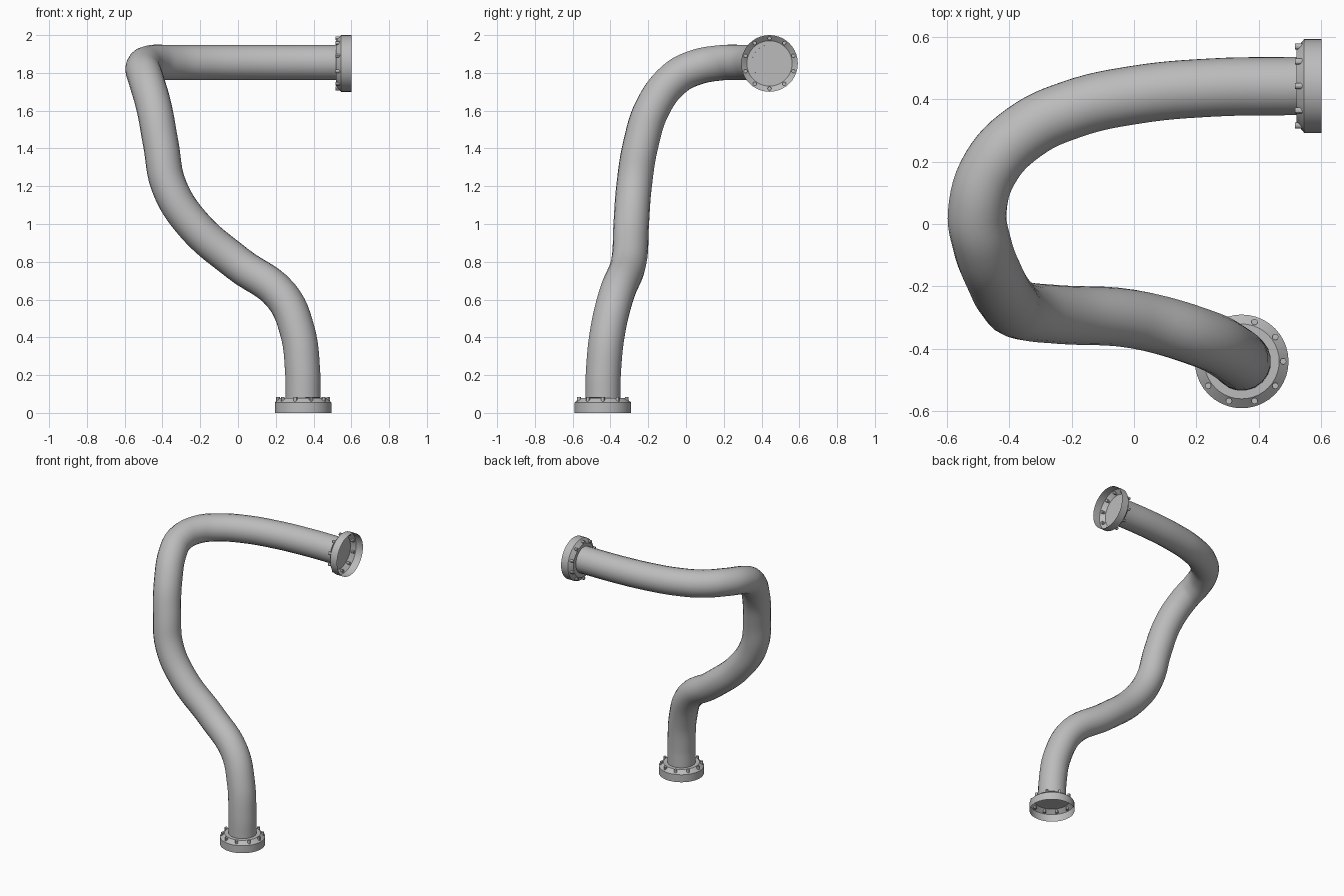
import bpy, bmesh
from math import radians, sin, cos, pi
from mathutils import Matrix, Vector

if "Cube" in bpy.data.objects:
    bpy.data.objects.remove(bpy.data.objects["Cube"])

GREY = (0.5, 0.5, 0.5, 1)
metal = bpy.data.materials.new("grey_metal")
metal.use_nodes = True
metal.diffuse_color = GREY
metal.node_tree.nodes["Principled BSDF"].inputs["Base Color"].default_value = GREY


def finish(obj, angle):
    bpy.ops.object.select_all(action='DESELECT')
    bpy.context.view_layer.objects.active = obj
    obj.select_set(True)
    bpy.ops.object.shade_smooth_by_angle(angle=radians(angle))


def add_mesh(name, bm, matrix, angle=30):
    mesh = bpy.data.meshes.new(name)
    bm.to_mesh(mesh)
    bm.free()
    mesh.materials.append(metal)
    obj = bpy.data.objects.new(name, mesh)
    obj.matrix_world = matrix
    bpy.context.collection.objects.link(obj)
    finish(obj, angle)


def add_flange(name, matrix):
    # Open-bottomed shell: wall, sloped shoulder and flat lid
    bm = bmesh.new()
    profile = [(0.15, 0), (0.15, 0.055), (0.12, 0.08), (0, 0.08)]
    verts = [bm.verts.new((r, 0, h)) for r, h in profile]
    edges = [bm.edges.new(pair) for pair in zip(verts, verts[1:])]
    bmesh.ops.spin(bm, geom=verts + edges, axis=(0, 0, 1), cent=(0, 0, 0),
                   angle=2 * pi, steps=40)
    bmesh.ops.remove_doubles(bm, verts=bm.verts, dist=0.0001)
    bmesh.ops.recalc_face_normals(bm, faces=bm.faces)
    lid = max(bm.faces, key=lambda f: f.calc_center_median().z)
    if lid.normal.z < 0:
        bmesh.ops.reverse_faces(bm, faces=bm.faces)
    add_mesh(name, bm, matrix)

    # Ring of bolts through the shoulder
    bm = bmesh.new()
    for i in range(10):
        a = 2 * pi * i / 10
        spot = Matrix.Translation((0.133 * cos(a), 0.133 * sin(a), 0.07))
        bmesh.ops.create_cone(bm, cap_ends=True, segments=12, radius1=0.01,
                              radius2=0.01, depth=0.03, matrix=spot)
    add_mesh(name + "_bolts", bm, matrix)


# Bent pipe swept along a smooth path
path = [(0.345, -0.44, 0.078), (0.342, -0.437, 0.22), (0.315, -0.415, 0.43),
        (0.23, -0.37, 0.62), (0, -0.305, 0.79), (-0.24, -0.29, 1.0),
        (-0.365, -0.275, 1.2), (-0.408, -0.24, 1.42), (-0.445, -0.175, 1.62),
        (-0.488, -0.06, 1.77), (-0.502, 0.04, 1.825), (-0.46, 0.18, 1.853),
        (-0.35, 0.295, 1.855), (-0.2, 0.367, 1.855), (0, 0.413, 1.855),
        (0.25, 0.437, 1.855), (0.522, 0.442, 1.855)]
curve = bpy.data.curves.new("pipe", 'CURVE')
curve.dimensions = '3D'
curve.bevel_depth = 0.094
curve.bevel_resolution = 8
curve.resolution_u = 6
curve.use_fill_caps = True
spline = curve.splines.new('BEZIER')
spline.bezier_points.add(len(path) - 1)
for point, co in zip(spline.bezier_points, path):
    point.co = co
    point.handle_left_type = point.handle_right_type = 'AUTO'
curve.materials.append(metal)
pipe = bpy.data.objects.new("pipe", curve)
bpy.context.collection.objects.link(pipe)
bpy.ops.object.select_all(action='DESELECT')
bpy.context.view_layer.objects.active = pipe
pipe.select_set(True)
bpy.ops.object.convert(target='MESH')
finish(bpy.context.view_layer.objects.active, 50)

# End flanges
add_flange("base_flange", Matrix.Translation((0.345, -0.44, 0)))
add_flange("top_flange", Matrix.Translation((0.6, 0.442, 1.85))
           @ Matrix.Rotation(radians(-90), 4, 'Y'))
